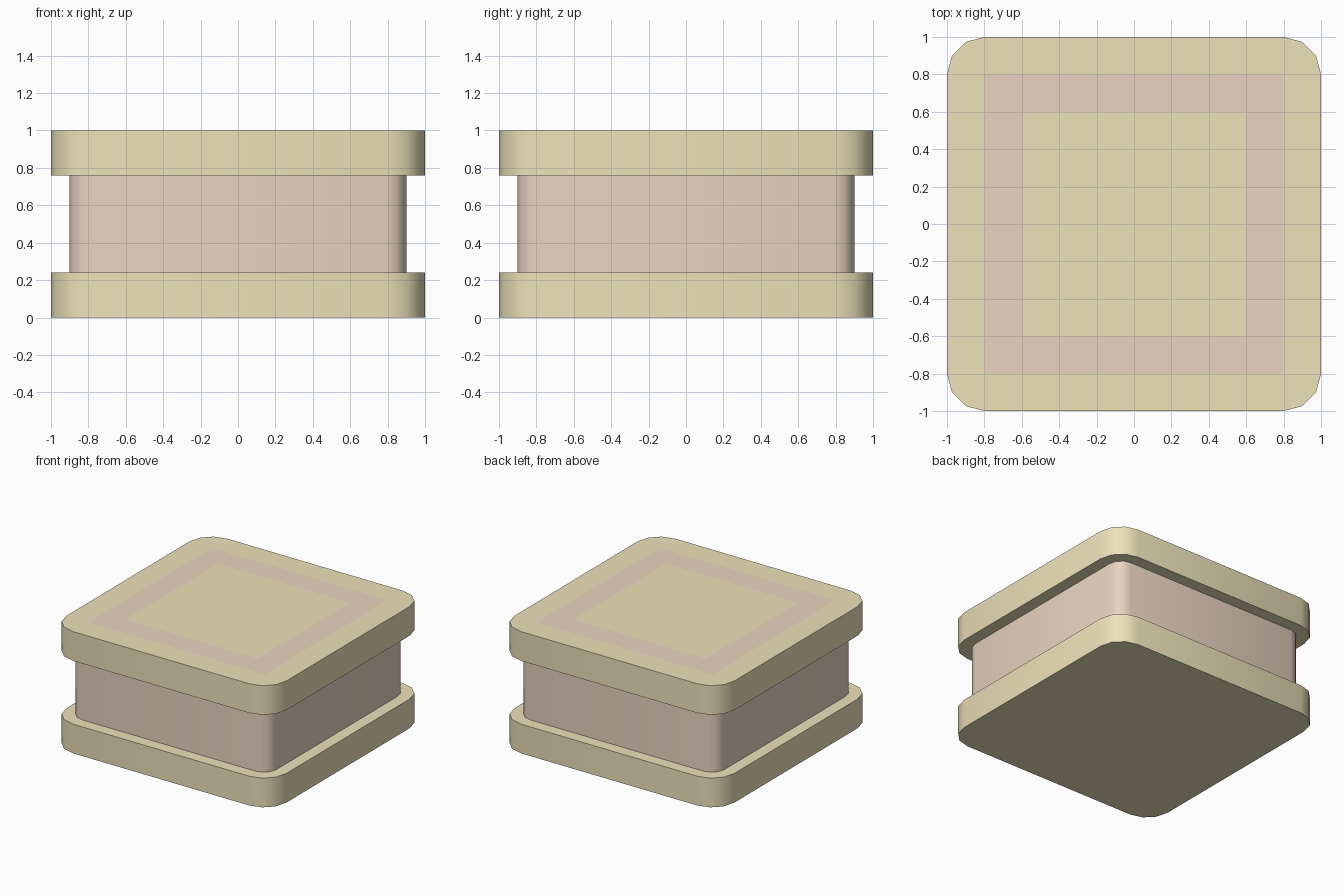
import bpy, bmesh
from math import cos, sin, radians

if "Cube" in bpy.data.objects:
    bpy.data.objects.remove(bpy.data.objects["Cube"])


def material(name, rgb):
    m = bpy.data.materials.new(name)
    m.diffuse_color = (*rgb, 1)
    m.use_nodes = True
    m.node_tree.nodes["Principled BSDF"].inputs["Base Color"].default_value = m.diffuse_color
    return m


SAND = material("sand", (0.85, 0.76, 0.49))
CLAY = material("clay", (0.82, 0.66, 0.53))


def outline(half, r, z):
    """Rounded square with three segments per corner, counter-clockwise."""
    c = half - r
    pts = []
    for k, (sx, sy) in enumerate([(1, 1), (-1, 1), (-1, -1), (1, -1)]):
        for j in range(4):
            a = radians(90 * k + 30 * j)
            pts.append((sx * c + r * cos(a), sy * c + r * sin(a), z))
    return pts


def loft(name, loops, colours, bottom=None, top=None):
    """Skin a stack of outlines; one colour per band, optional end caps."""
    mats = [SAND, CLAY]
    bm = bmesh.new()
    rings = [[bm.verts.new(p) for p in outline(*l)] for l in loops]
    for a, b, col in zip(rings, rings[1:], colours):
        for i in range(len(a)):
            j = (i + 1) % len(a)
            bm.faces.new((a[i], a[j], b[j], b[i])).material_index = mats.index(col)
    if bottom:
        bm.faces.new(rings[0][::-1]).material_index = mats.index(bottom)
    if top:
        bm.faces.new(rings[-1]).material_index = mats.index(top)
    me = bpy.data.meshes.new(name)
    bm.to_mesh(me)
    bm.free()
    for m in mats:
        me.materials.append(m)
    ob = bpy.data.objects.new(name, me)
    bpy.context.collection.objects.link(ob)
    bpy.ops.object.select_all(action='DESELECT')
    ob.select_set(True)
    bpy.context.view_layer.objects.active = ob
    bpy.ops.object.shade_smooth_by_angle(angle=radians(40))
    return ob


SLAB = (1.0, 0.2)
WAIST = (0.9, 0.113)

# Base slab with the narrow ledge around the core
loft("base_slab", [(*SLAB, 0), (*SLAB, 0.24), (*WAIST, 0.24)],
     [SAND, SAND], bottom=SAND)

# Recessed core between the slabs
loft("core", [(*WAIST, 0.24), (*WAIST, 0.76)], [CLAY])

# Top slab with a flush square band inlaid in its upper face
loft("top_slab",
     [(*WAIST, 0.76), (*SLAB, 0.76), (*SLAB, 1.0), (0.8, 0.015, 1.0), (0.6, 0.002, 1.0)],
     [SAND, SAND, SAND, CLAY], top=SAND)
